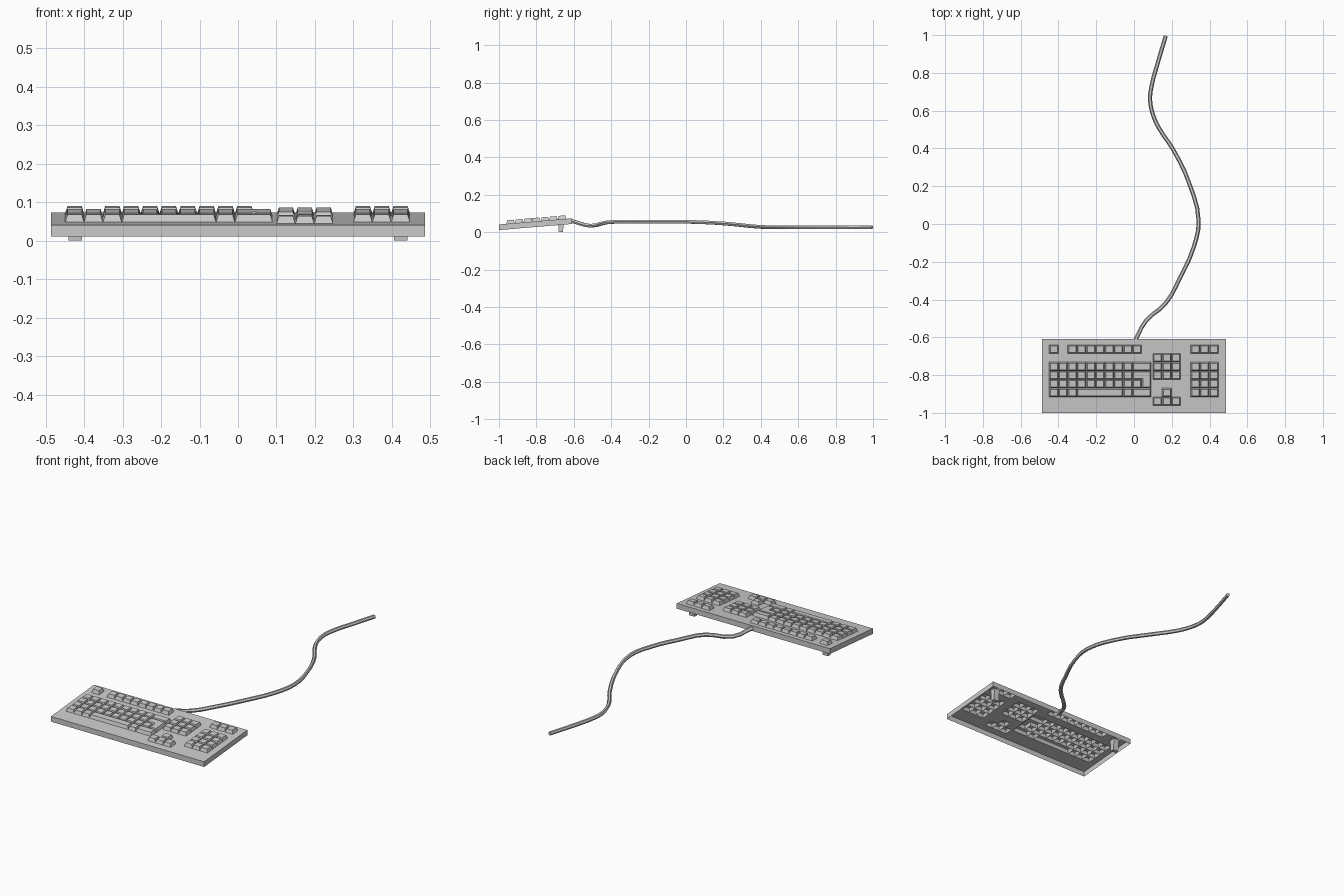
import bpy
import bmesh
from mathutils import Vector

if "Cube" in bpy.data.objects:
    bpy.data.objects.remove(bpy.data.objects["Cube"])

grey = bpy.data.materials.new("light_grey")
grey.use_nodes = True
colour = (0.6, 0.6, 0.6, 1)
grey.diffuse_color = colour
grey.node_tree.nodes["Principled BSDF"].inputs["Base Color"].default_value = colour

HALF_X, FRONT, BACK = 0.486, -1.0, -0.61
WALL = 0.03
PITCH, ROW, TOP_ROW = 0.049, 0.0459, -0.64
KEY_HEIGHT, TAPER = 0.019, 0.006
MAIN, NAV, PAD = -0.449, 0.1, 0.3


def deck(y):
    """Height of the sloping top plate."""
    return 0.041 + (y - FRONT) * 0.084


def finish(bm, name):
    mesh = bpy.data.meshes.new(name)
    bm.to_mesh(mesh)
    bm.free()
    mesh.materials.append(grey)
    obj = bpy.data.objects.new(name, mesh)
    bpy.context.collection.objects.link(obj)
    return obj


def rect(x0, col, row, wide=1):
    """Counter-clockwise outline of a key in its grid."""
    a, b = x0 + col * PITCH, x0 + (col + wide) * PITCH
    t = TOP_ROW - row * ROW
    return [(a, t - ROW), (b, t - ROW), (b, t), (a, t)]


def add_key(bm, outline):
    """Hollow tapered cap, open below."""
    n = len(outline)
    base, top = [], []
    for i, p in enumerate(outline):
        p = Vector(p)
        d0 = (p - Vector(outline[i - 1])).normalized()
        d1 = (Vector(outline[(i + 1) % n]) - p).normalized()
        q = p + TAPER * Vector((-d0.y - d1.y, d0.x + d1.x))
        base.append(bm.verts.new((p.x, p.y, deck(p.y))))
        top.append(bm.verts.new((q.x, q.y, deck(q.y) + KEY_HEIGHT)))
    for i in range(n):
        j = (i + 1) % n
        bm.faces.new((base[i], base[j], top[j], top[i]))
    bm.faces.new(top)


# Key layout
rects = {
    "function_keys": [rect(MAIN, c, 0) for c in (0, *range(2, 10))],
    "main_keys": [rect(MAIN, c, r) for r in (2, 3) for c in range(9)]
    + [rect(MAIN, c, 4) for c in range(10)]
    + [rect(MAIN, c, 5) for c in (0, 1, 2, 8)],
    "wide_keys": [rect(MAIN, 9, 2, 2), rect(MAIN, 9, 5, 2)],
    "space_bar": [rect(MAIN, 3, 5, 5)],
    "navigation_keys": [rect(NAV, c, r) for r in (1, 2, 3) for c in range(3)],
    "arrow_keys": [rect(NAV, 1, 5)] + [rect(NAV, c, 6) for c in range(3)],
    "number_pad": [rect(PAD, c, r) for r in (0, 2, 3, 4, 5) for c in range(3)],
}
upper, lower = rect(MAIN, 9, 3, 2), rect(MAIN, 10, 4)
enter = [lower[0], lower[1], upper[2], upper[3], upper[0], lower[3]]

for name, outlines in rects.items():
    bm = bmesh.new()
    for outline in outlines:
        add_key(bm, outline)
    finish(bm, name)
bm = bmesh.new()
add_key(bm, enter)
finish(bm, "enter_key")

# Case: sloping plate with key openings, plus four walls, open below
holes = [o for group in rects.values() for o in group] + [upper, lower]
xs = sorted({round(p[0], 4) for o in holes for p in o} | {-HALF_X, HALF_X})
ys = sorted({round(p[1], 4) for o in holes for p in o} | {FRONT, BACK})
bm = bmesh.new()
grid = [[bm.verts.new((x, y, deck(y))) for x in xs] for y in ys]
for j in range(len(ys) - 1):
    for i in range(len(xs) - 1):
        cx, cy = (xs[i] + xs[i + 1]) / 2, (ys[j] + ys[j + 1]) / 2
        if not any(o[0][0] < cx < o[2][0] and o[0][1] < cy < o[2][1] for o in holes):
            bm.faces.new((grid[j][i], grid[j][i + 1], grid[j + 1][i + 1], grid[j + 1][i]))
bmesh.ops.delete(bm, geom=[v for v in bm.verts if not v.link_faces], context="VERTS")


def on_rim(v):
    return abs(abs(v.co.x) - HALF_X) < 1e-4, v.co.y < FRONT + 1e-4, v.co.y > BACK - 1e-4


rim = [e for e in bm.edges if e.is_boundary
       and any(a and b for a, b in zip(on_rim(e.verts[0]), on_rim(e.verts[1])))]
walls = bmesh.ops.extrude_edge_only(bm, edges=rim)["geom"]
for v in walls:
    if isinstance(v, bmesh.types.BMVert):
        v.co.z -= WALL
bmesh.ops.recalc_face_normals(bm, faces=bm.faces)
if max(bm.faces, key=lambda f: f.calc_center_median().z).normal.z < 0:
    bmesh.ops.reverse_faces(bm, faces=bm.faces)
finish(bm, "case")

# Rear feet, narrower at the floor
for side, name in ((1, "left_foot"), (-1, "right_foot")):
    bm = bmesh.new()
    bmesh.ops.create_cube(bm, size=1)
    for v in bm.verts:
        low = v.co.z < 0
        y = -0.669 + v.co.y * (0.022 if low else 0.034)
        v.co = (side * 0.423 + v.co.x * 0.034, y, 0 if low else deck(y) - 0.002)
    finish(bm, name)

# Cable
path = [(0.008, -0.612, 0.06), (0.063, -0.513, 0.034), (0.169, -0.418, 0.053),
        (0.243, -0.286, 0.055), (0.317, -0.12, 0.055), (0.342, 0.016, 0.055),
        (0.296, 0.206, 0.046), (0.206, 0.397, 0.028), (0.132, 0.508, 0.027),
        (0.1, 0.58, 0.027), (0.085, 0.66, 0.027), (0.095, 0.74, 0.027),
        (0.122, 0.84, 0.026), (0.168, 0.996, 0.026)]
curve = bpy.data.curves.new("cable", "CURVE")
curve.dimensions = "3D"
curve.bevel_depth = 0.011
curve.bevel_resolution = 1
curve.use_fill_caps = True
curve.resolution_u = 3
spline = curve.splines.new("BEZIER")
spline.bezier_points.add(len(path) - 1)
for point, co in zip(spline.bezier_points, path):
    point.co = co
    point.handle_left_type = point.handle_right_type = "AUTO"
spline.use_smooth = False
curve.materials.append(grey)
bpy.context.collection.objects.link(bpy.data.objects.new("cable", curve))
